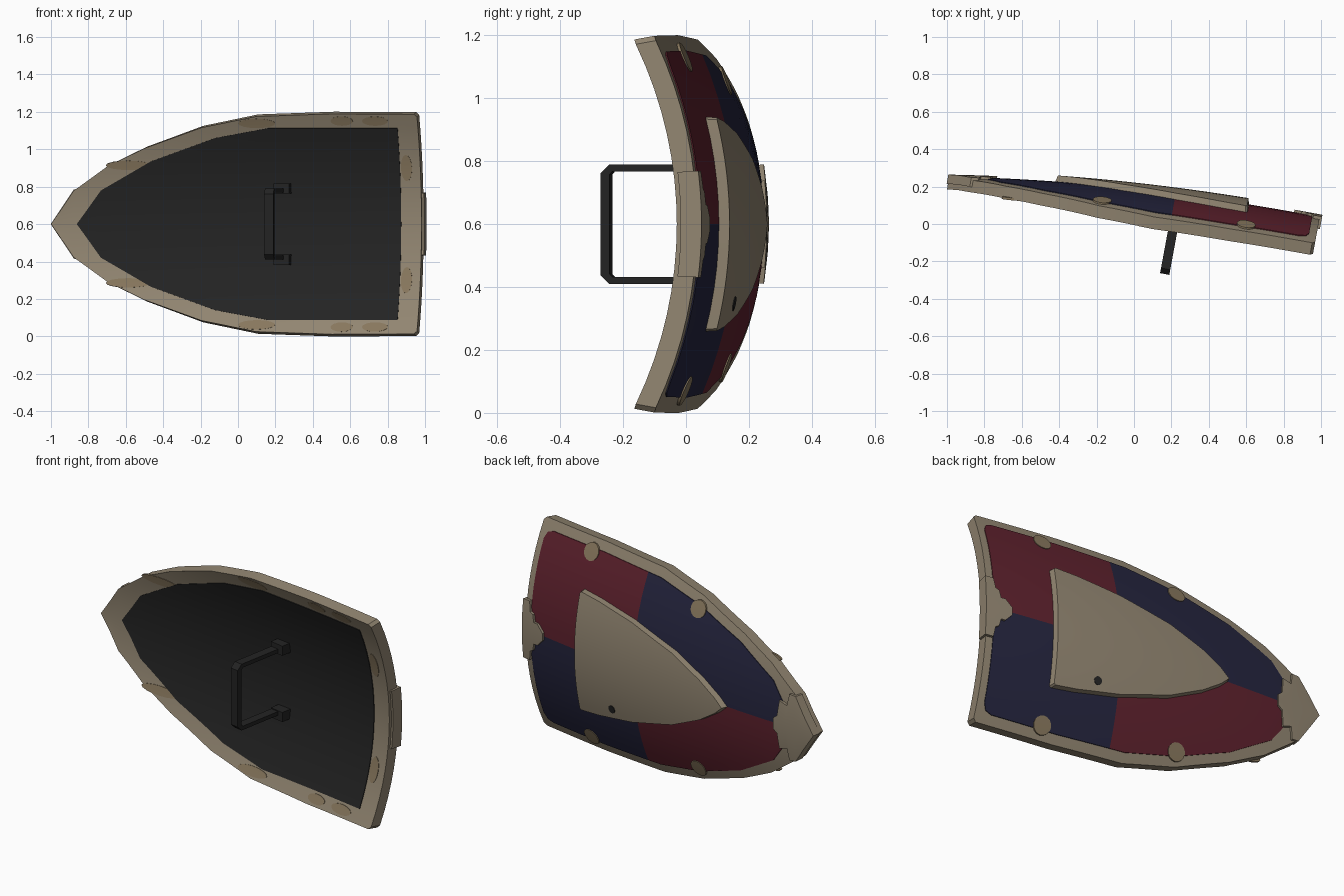
import bpy, bmesh, math
from mathutils import Matrix, Vector

if "Cube" in bpy.data.objects:
    bpy.data.objects.remove(bpy.data.objects["Cube"])

# Local frame: x = length, y = depth (bulging back), z = width; then turned and lifted
PLACE = Matrix.Translation((0, 0, 0.6)) @ Matrix.Rotation(math.radians(-10.5), 4, 'Z')
R = 1.30


def material(name, rgb):
    m = bpy.data.materials.new(name)
    m.diffuse_color = (*rgb, 1)
    m.use_nodes = True
    m.node_tree.nodes["Principled BSDF"].inputs["Base Color"].default_value = m.diffuse_color
    return m


TAN = material("tan metal", (0.285, 0.235, 0.165))
BROWN = material("worn brown", (0.245, 0.185, 0.11))
RED = material("dark red", (0.11, 0.015, 0.026))
NAVY = material("navy", (0.018, 0.018, 0.048))
BLACK = material("black", (0.017, 0.017, 0.017))


def surf(u, v, off):
    """Point on the doubly curved shield, off units behind its inner face."""
    crown = 0.15 - 0.15 * max(0, (0.97 - u) / 1.987) ** 2.2
    sag = R - math.sqrt(R * R - v * v)
    return Vector((u, crown - sag + off, v + off * 0.4 * v / R))


def lookup(table, u):
    for (a, ha), (b, hb) in zip(table, table[1:]):
        if u <= b:
            return ha + (hb - ha) * max(0, u - a) / (b - a)
    return table[-1][1]


def finish(name, bm, mat):
    bmesh.ops.remove_doubles(bm, verts=bm.verts, dist=1e-4)
    bmesh.ops.recalc_face_normals(bm, faces=bm.faces)
    bm.transform(PLACE)
    me = bpy.data.meshes.new(name)
    bm.to_mesh(me)
    bm.free()
    me.materials.append(mat)
    ob = bpy.data.objects.new(name, me)
    bpy.context.collection.objects.link(ob)
    bpy.ops.object.select_all(action='DESELECT')
    ob.select_set(True)
    bpy.context.view_layer.objects.active = ob
    bpy.ops.object.shade_smooth_by_angle(angle=math.radians(30))
    return ob


def slab(name, table, o0, o1, mat, t0=-1, t1=1, u0=-9, u1=9, vc=0, rows=16, inset=0):
    """Curved plate with half-width table (u, h), between two depths."""
    lo, hi = max(u0, table[0][0]), min(u1, table[-1][0])
    marks = [lo] + [u for u, h in table if lo < u < hi] + [hi]
    us = [lo]
    for a, b in zip(marks, marks[1:]):
        n = math.ceil((b - a) / 0.08)
        us += [a + (b - a) * k / n for k in range(1, n + 1)]
    mid = (lo + hi) / 2
    bm = bmesh.new()
    layers = []
    for o, s in ((o0, 1), (o1, 1 - inset)):
        layers.append([[bm.verts.new(surf(mid + (u - mid) * s,
                        vc + lookup(table, u) * s * (t0 + (t1 - t0) * j / rows), o))
                        for j in range(rows + 1)] for u in us])
    n = len(us)
    for g in layers:
        for i in range(n - 1):
            for j in range(rows):
                bm.faces.new((g[i][j], g[i + 1][j], g[i + 1][j + 1], g[i][j + 1]))
    # walls around the border
    rim = [(i, 0) for i in range(n)] + [(n - 1, j) for j in range(1, rows + 1)]
    rim += [(i, rows) for i in range(n - 2, -1, -1)] + [(0, j) for j in range(rows - 1, 0, -1)]
    a, b = layers
    for (i, j), (k, l) in zip(rim, rim[1:] + rim[:1]):
        bm.faces.new((a[i][j], a[k][l], b[k][l], b[i][j]))
    return finish(name, bm, mat)


def spot(name, u, v, ru, rv, o0, o1, mat):
    tab = [(u - ru * math.cos(math.pi * k / 8), rv * math.sin(math.pi * k / 8)) for k in range(9)]
    return slab(name, tab, o0, o1, mat, vc=v, rows=4)


# Main body
outline = [(-1.017, 0), (-0.895, 0.178), (-0.71, 0.31), (-0.51, 0.405), (-0.2, 0.515),
           (0.1, 0.575), (0.51, 0.589), (0.955, 0.587), (0.97, 0.572)]
slab("shield_body", outline, 0, 0.065, TAN)

# Dark lining on the hand side
lining = [(-0.88, 0), (-0.75, 0.18), (-0.48, 0.335), (-0.13, 0.46), (0.16, 0.513), (0.86, 0.513)]
slab("inner_lining", lining, -0.004, 0.01, BLACK)

# Quartered paint on the outer side
paint = [(-0.88, 0.04), (-0.74, 0.225), (-0.5, 0.36), (-0.2, 0.465), (0.1, 0.525),
         (0.5, 0.54), (0.88, 0.538), (0.915, 0.525), (0.93, 0.49)]
SPLIT = 0.19
for side, t0, t1, tip_mat, end_mat in (("upper", 0, 1, NAVY, RED), ("lower", -1, 0, RED, NAVY)):
    slab(side + "_tip_paint", paint, 0.055, 0.069, tip_mat, t0, t1, u1=SPLIT, rows=8)
    slab(side + "_end_paint", paint, 0.055, 0.069, end_mat, t0, t1, u0=SPLIT, rows=8)

# Raised central plate with a dark dent
emblem = [(-0.46, 0), (-0.41, 0.045), (-0.3, 0.115), (-0.1, 0.205), (0.2, 0.285),
          (0.45, 0.325), (0.58, 0.337), (0.59, 0.33)]
slab("center_plate", emblem, 0.05, 0.102, TAN, inset=0.025)
spot("plate_dent", 0.33, -0.245, 0.022, 0.022, 0.095, 0.105, BLACK)

# Jagged metal clasps at the tip and at the flat end
tip_clasp = [(-1.024, 0), (-0.9, 0.182), (-0.86, 0.185), (-0.85, 0.12), (-0.8, 0.135),
             (-0.79, 0.05), (-0.765, 0.03)]
slab("tip_clasp", tip_clasp, 0.03, 0.08, TAN)
end_clasp = [(0.83, 0.02), (0.87, 0.06), (0.895, 0.06), (0.905, 0.1), (0.925, 0.11),
             (0.935, 0.165), (0.982, 0.165)]
slab("end_clasp", end_clasp, 0.015, 0.082, TAN)

# Round rim tabs outside, worn blotches on the rim inside
for s in (-1, 1):
    for u in (-0.19, 0.59):
        spot("rim_tab", u, s * (lookup(paint, u) - 0.02), 0.05, 0.045, 0.06, 0.073, BROWN)
    for u, ru in ((-0.6, 0.12), (0.1, 0.1), (0.56, 0.06), (0.74, 0.07)):
        v = (lookup(outline, u) + lookup(lining, u)) / 2
        spot("rim_wear", u, s * v, ru, 0.025, -0.003, 0.01, BROWN)
    spot("end_wear", 0.895, s * 0.3, 0.03, 0.07, -0.003, 0.01, BROWN)

# Handle: bent flat bar
half = [((0.12, 0.19), (0.12, 0.168)), ((-0.205, 0.19), (-0.195, 0.168)),
        ((-0.233, 0.162), (-0.204, 0.158))]
path = half + [tuple((w, -v) for w, v in p) for p in reversed(half)]
bm = bmesh.new()
rings = []
for (ow, ov), (iw, iv) in path:
    rings.append([bm.verts.new(c) for c in ((0.185, ow, ov), (0.235, ow, ov),
                                            (0.235, iw, iv), (0.185, iw, iv))])
for a, b in zip(rings, rings[1:]):
    for k in range(4):
        bm.faces.new((a[k], a[(k + 1) % 4], b[(k + 1) % 4], b[k]))
bm.faces.new(rings[0])
bm.faces.new(rings[-1])
finish("handle_bar", bm, BLACK)

# Handle feet
for s in (-1, 1):
    bm = bmesh.new()
    bmesh.ops.create_cube(bm, size=1, matrix=Matrix.Translation((0.225, 0.09, s * 0.19))
                          @ Matrix.Diagonal((0.085, 0.06, 0.055, 1)))
    finish("handle_foot", bm, BLACK)
